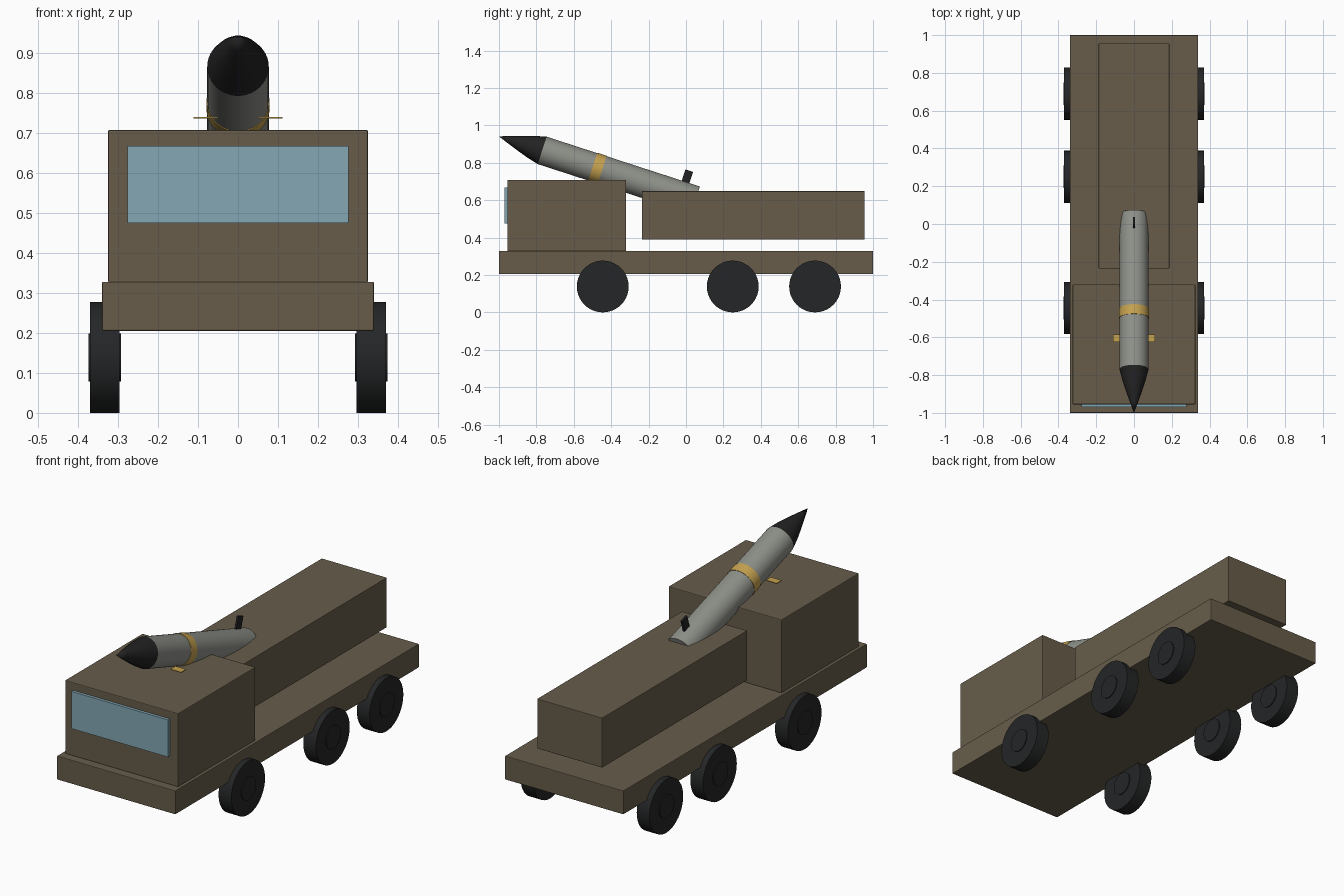
import bpy, bmesh, math
from mathutils import Matrix, Vector

if "Cube" in bpy.data.objects:
    bpy.data.objects.remove(bpy.data.objects["Cube"])


def material(name, rgb):
    m = bpy.data.materials.new(name)
    m.diffuse_color = (*rgb, 1)
    m.use_nodes = True
    m.node_tree.nodes["Principled BSDF"].inputs["Base Color"].default_value = m.diffuse_color
    return m


BROWN = material("drab brown", (0.135, 0.108, 0.068))
GLASS = material("blue glass", (0.23, 0.39, 0.46))
GREY = material("missile grey", (0.27, 0.28, 0.25))
BLACK = material("nose black", (0.016, 0.016, 0.017))
RUBBER = material("tyre black", (0.018, 0.019, 0.020))
GOLD = material("gold", (0.56, 0.36, 0.08))


def finish(bm, name, mat, smooth=False, matrix=None):
    bmesh.ops.recalc_face_normals(bm, faces=bm.faces)
    me = bpy.data.meshes.new(name)
    bm.to_mesh(me)
    bm.free()
    me.materials.append(mat)
    ob = bpy.data.objects.new(name, me)
    bpy.context.collection.objects.link(ob)
    if matrix:
        ob.matrix_world = matrix
    if smooth:
        bpy.ops.object.select_all(action='DESELECT')
        ob.select_set(True)
        bpy.context.view_layer.objects.active = ob
        bpy.ops.object.shade_smooth_by_angle(angle=math.radians(30))
    return ob


def box(name, lo, hi, mat, bevel=0, matrix=None):
    lo, hi = Vector(lo), Vector(hi)
    bm = bmesh.new()
    bmesh.ops.create_cube(bm, size=1, matrix=Matrix.Translation((lo + hi) / 2)
                          @ Matrix.Diagonal((*(hi - lo), 1)))
    if bevel:
        bmesh.ops.bevel(bm, geom=bm.edges[:], offset=bevel, segments=2,
                        profile=0.5, affect='EDGES')
    return finish(bm, name, mat, matrix=matrix)


def lathe(name, profile, mat, matrix, sides=40):
    """Turn (radius, height) points about the local z axis, capping open ends."""
    bm = bmesh.new()
    rings = []
    for r, h in profile:
        n = sides if r > 0 else 1
        rings.append([bm.verts.new((r * math.cos(2 * math.pi * i / sides),
                                    r * math.sin(2 * math.pi * i / sides), h))
                      for i in range(n)])
    for a, b in zip(rings, rings[1:]):
        for i in range(sides):
            j = (i + 1) % sides
            if len(b) == 1:
                bm.faces.new((a[i], a[j], b[0]))
            else:
                bm.faces.new((a[i], a[j], b[j], b[i]))
    for ring in (rings[0], rings[-1]):
        if len(ring) > 1:
            bm.faces.new(ring)
    return finish(bm, name, mat, True, matrix)


# Truck body
box("chassis", (-0.34, -1, 0.205), (0.34, 1, 0.328), BROWN, 0.003)
box("cab", (-0.325, -0.955, 0.326), (0.325, -0.32, 0.708), BROWN, 0.004)
box("windscreen", (-0.277, -0.97, 0.475), (0.277, -0.95, 0.668), GLASS)
box("launcher_bed", (-0.187, -0.235, 0.39), (0.187, 0.955, 0.648), BROWN, 0.002)

# Wheels with slightly proud hubs
for axle, y in (("front", -0.445), ("middle", 0.25), ("rear", 0.69)):
    for side, s in (("left", 1), ("right", -1)):
        m = Matrix.Translation((s * 0.3335, y, 0.1385)) @ Matrix.Rotation(math.pi / 2, 4, 'Y')
        lathe(f"{axle}_{side}_tyre", [(0.1385, -0.0365), (0.1385, 0.0365)], RUBBER, m)
        lathe(f"{axle}_{side}_hub", [(0.06, -0.041), (0.06, 0.041)], RUBBER, m)

# Missile: local z runs along the axis to the tip, origin at the nose base
tilt = Matrix.Translation((0, -0.769, 0.866)) @ Matrix.Rotation(math.radians(72), 4, 'X')
lathe("missile_body", [(0.077, -0.862), (0.077, 0)], GREY, tilt)
lathe("missile_nose", [(0.077, 0), (0.062, 0.06), (0.043, 0.12), (0.022, 0.182), (0, 0.243)],
      BLACK, tilt)
lathe("missile_band", [(0.079, -0.337), (0.079, -0.284)], GOLD, tilt)

# Four tail fins
for i in range(4):
    box(f"tail_fin_{i + 1}", (-0.005, 0.06, -0.803), (0.005, 0.14, -0.76), BLACK,
        matrix=tilt @ Matrix.Rotation(i * math.pi / 2, 4, 'Z'))

# Small gold roof markers either side of the missile
for side, s in (("left", 1), ("right", -1)):
    x0, x1 = sorted((s * 0.05, s * 0.111))
    box(f"roof_marker_{side}", (x0, -0.625, 0.736), (x1, -0.585, 0.740), GOLD)
